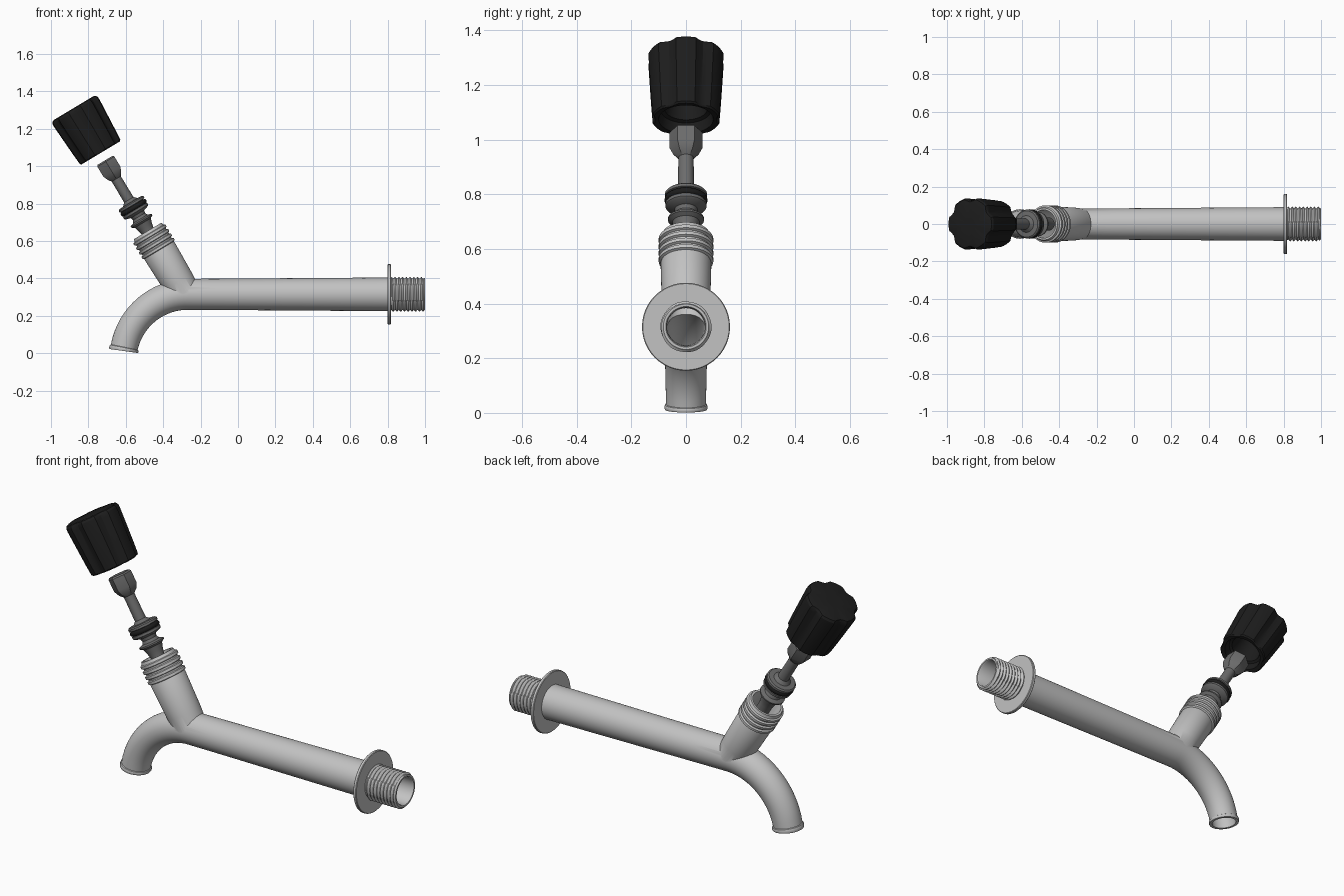
import bpy, bmesh, math
from mathutils import Vector

if "Cube" in bpy.data.objects:
    bpy.data.objects.remove(bpy.data.objects["Cube"], do_unlink=True)

SEG = 48
TAU = math.tau


def material(name, value):
    m = bpy.data.materials.new(name)
    m.use_nodes = True
    m.diffuse_color = (value, value, value, 1)
    bsdf = next(n for n in m.node_tree.nodes if n.type == 'BSDF_PRINCIPLED')
    bsdf.inputs["Base Color"].default_value = (value, value, value, 1)
    return m


light_metal = material("light grey metal", 0.54)
dark_metal = material("dark grey metal", 0.15)
black = material("black plastic", 0.012)


def sweep(name, stations, mat, loop=False):
    """Skin rings given as (centre, direction, radius or radius function)."""
    bm = bmesh.new()
    rings = []
    for c, d, r in stations:
        n = Vector((d.z, 0, -d.x))
        ring = []
        for i in range(SEG):
            a = TAU * i / SEG
            rad = r(a) if callable(r) else r
            ring.append(bm.verts.new(c + rad * (n * math.cos(a) + Vector((0, math.sin(a), 0)))))
        rings.append(ring)
    pairs = list(zip(rings, rings[1:]))
    if loop:
        pairs.append((rings[-1], rings[0]))
    else:
        bm.faces.new(rings[0])
        bm.faces.new(rings[-1])
    for p, q in pairs:
        for i in range(SEG):
            j = (i + 1) % SEG
            bm.faces.new((p[i], p[j], q[j], q[i]))
    bmesh.ops.recalc_face_normals(bm, faces=bm.faces)
    mesh = bpy.data.meshes.new(name)
    bm.to_mesh(mesh)
    bm.free()
    mesh.materials.append(mat)
    ob = bpy.data.objects.new(name, mesh)
    bpy.context.collection.objects.link(ob)
    return ob


def activate(ob):
    bpy.ops.object.select_all(action='DESELECT')
    ob.select_set(True)
    bpy.context.view_layer.objects.active = ob


def smooth(ob, angle=32):
    activate(ob)
    bpy.ops.object.shade_smooth_by_angle(angle=math.radians(angle))


def combine(ob, other, operation):
    activate(ob)
    mod = ob.modifiers.new("combine", 'BOOLEAN')
    mod.operation, mod.solver, mod.object = operation, 'EXACT', other
    bpy.ops.object.modifier_apply(modifier=mod.name)
    bpy.data.objects.remove(other, do_unlink=True)


# Axes: the pipe runs along x, the valve leans back over the spout
PIPE_Z = 0.315
TILT = math.radians(31)
VALVE_O = Vector((-0.28, 0, PIPE_Z))
VALVE_D = Vector((-math.sin(TILT), 0, math.cos(TILT)))


def valve(profile):
    return [(VALVE_O + VALVE_D * t, VALVE_D, r) for t, r in profile]


def along_x(profile):
    return [(Vector((x, 0, PIPE_Z)), Vector((-1, 0, 0)), r) for x, r in profile]


# Pipe and curved spout
BEND, BEND_X, SWEEP = 0.352, -0.263, 82


def bend(deg, r):
    p = math.radians(deg)
    c = Vector((BEND_X - BEND * math.sin(p), 0, PIPE_Z - BEND + BEND * math.cos(p)))
    return c, Vector((-math.cos(p), 0, -math.sin(p))), r


def spout(r0, r1, end):
    return [bend(end * i / 16, r0 + (r1 - r0) * i / 16) for i in range(17)]


straight = [(0.81 - 0.13 * i, 0.09 - 0.0009 * i) for i in range(8)]
lip = [bend(79, 0.077), bend(80, 0.079), bend(81.3, 0.079), bend(SWEEP, 0.077)]
body = sweep("tap_body", along_x(straight) + spout(0.083, 0.073, 78.6) + lip, light_metal)

# Valve branch with ringed collar
profile = [(0, 0.082), (0.08, 0.088), (0.27, 0.093)]
for k in range(4):
    t = 0.275 + 0.028 * k
    profile += [(t, 0.091), (t + 0.004, 0.1), (t + 0.017, 0.1), (t + 0.021, 0.091)]
profile += [(0.385, 0.088), (0.395, 0.086)]
combine(body, sweep("branch", valve(profile), light_metal), 'UNION')

# Hollow the pipe, spout and branch
bore = sweep("bore", along_x([(0.9, 0.07), (0.3, 0.069)]) + spout(0.068, 0.062, 84), light_metal)
combine(body, bore, 'DIFFERENCE')
combine(body, sweep("socket", valve([(0, 0.072), (0.45, 0.076)]), light_metal), 'DIFFERENCE')
smooth(body)

# Wall flange
smooth(sweep("wall_flange", along_x([(0.8, 0.08), (0.8, 0.158), (0.803, 0.161), (0.815, 0.161),
                                     (0.818, 0.158), (0.818, 0.08)]), light_metal, loop=True))

# Threaded inlet with a helical ridge
PITCH = 0.02


def thread(x):
    return lambda a: 0.083 + 0.011 * abs(((x / PITCH - a / TAU) % 1) * 2 - 1)


rows = [(0.812, 0.084)]
rows += [(0.822 + i * PITCH / 6, thread(0.822 + i * PITCH / 6)) for i in range(52)]
rows += [(0.996, 0.086), (1.0, 0.083), (1.0, 0.074), (0.993, 0.07), (0.812, 0.07)]
smooth(sweep("threaded_inlet", along_x(rows), light_metal, loop=True))


# Spindle with its washer, seal collar, stem and hexagonal head
def hexagon(apothem):
    sixth = TAU / 6
    return lambda a: apothem / math.cos((a + sixth / 2) % sixth - sixth / 2)


smooth(sweep("spindle", valve([
    (0.34, 0.035), (0.39, 0.035), (0.42, 0.042), (0.445, 0.05), (0.455, 0.066), (0.462, 0.066),
    (0.47, 0.045), (0.485, 0.038), (0.5, 0.042), (0.508, 0.068), (0.514, 0.075), (0.526, 0.075),
    (0.529, 0.066), (0.552, 0.066), (0.555, 0.077), (0.566, 0.077), (0.572, 0.07), (0.574, 0.045),
    (0.59, 0.029), (0.735, 0.028)]), dark_metal))
smooth(sweep("spindle_head", valve([
    (0.72, 0.028), (0.735, hexagon(0.04)), (0.765, hexagon(0.053)), (0.828, hexagon(0.053)),
    (0.836, hexagon(0.047))]), dark_metal), 25)

# Rubber seal ring
seal = [(0.54 + 0.013 * math.sin(TAU * i / 10), 0.068 + 0.011 * math.cos(TAU * i / 10))
        for i in range(10)]
smooth(sweep("seal_ring", valve(seal), black, loop=True), 60)


# Fluted hand knob, open underneath
def lobed(r, depth=0.13):
    return lambda a: r * (1 - depth * max(0, -math.cos(6 * a) - 0.1))


smooth(sweep("hand_knob", valve([
    (1.06, 0.03), (1.06, 0.062), (0.97, 0.07), (0.93, 0.078), (0.925, 0.092), (0.885, 0.1),
    (0.882, lobed(0.12, 0.08)), (0.888, lobed(0.126, 0.1)), (0.95, lobed(0.131)),
    (1.13, lobed(0.142)), (1.147, lobed(0.141)), (1.158, lobed(0.134)), (1.162, lobed(0.122)),
    (1.162, 0.03)]), black), 25)
